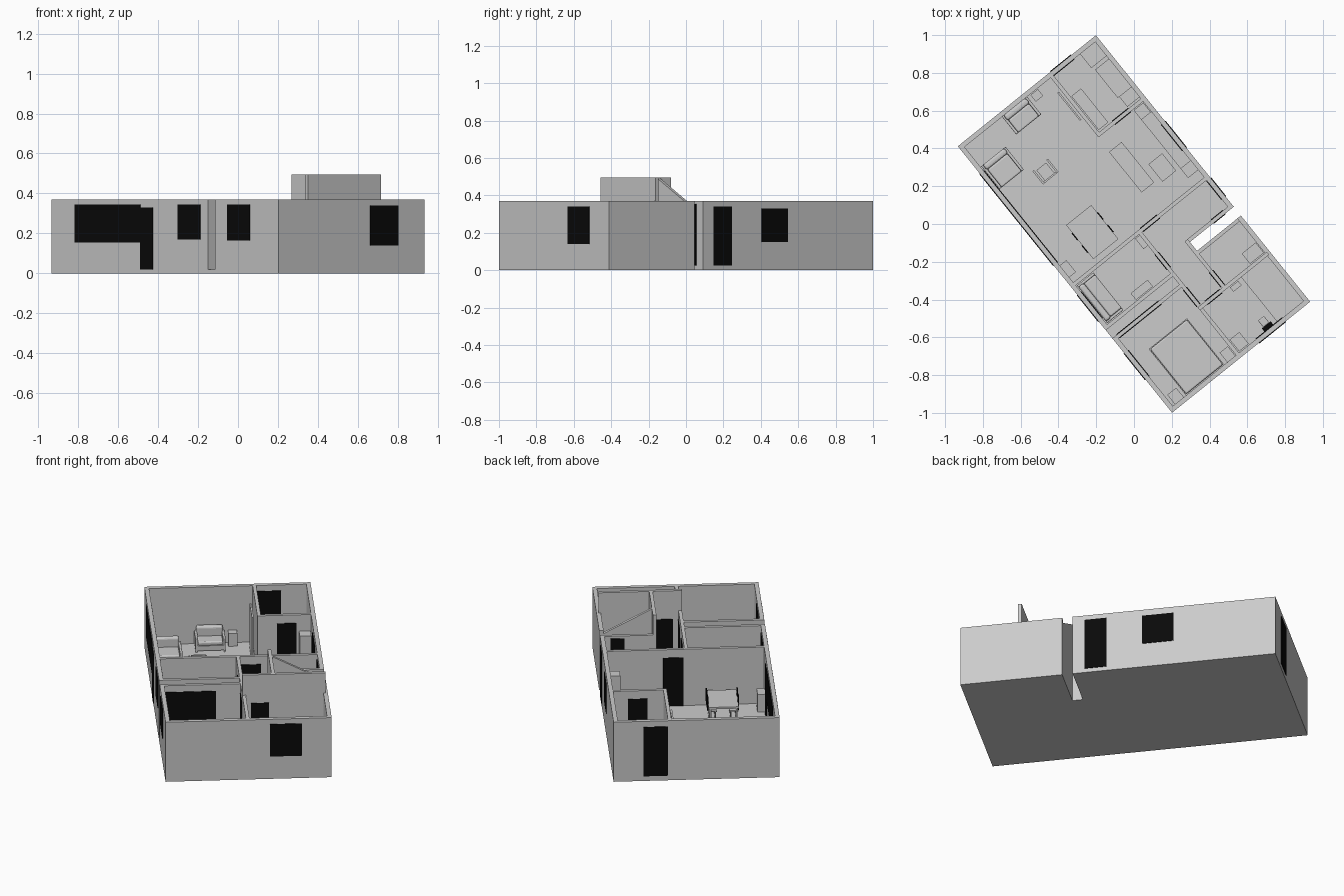
import bpy, bmesh, math
from mathutils import Matrix

if "Cube" in bpy.data.objects:
    bpy.data.objects.remove(bpy.data.objects["Cube"])

# Plan coordinates: u along the long side, v across; the whole plan is turned on the grid
L, W, H, TALL, T, F = 1.81, 0.938, 0.37, 0.495, 0.025, 0.02
PLAN = Matrix.Rotation(math.radians(-51.2), 4, 'Z') @ Matrix.Translation((-L / 2, -W / 2, 0))

black = bpy.data.materials.new("black")
black.diffuse_color = (0.003, 0.003, 0.003, 1)
black.use_nodes = True
black.node_tree.nodes["Principled BSDF"].inputs["Base Color"].default_value = black.diffuse_color


def finish(name, bm, mat=None, bevel=0):
    me = bpy.data.meshes.new(name)
    bmesh.ops.recalc_face_normals(bm, faces=bm.faces)
    bm.to_mesh(me)
    bm.free()
    ob = bpy.data.objects.new(name, me)
    bpy.context.collection.objects.link(ob)
    ob.matrix_world = PLAN
    if mat:
        me.materials.append(mat)
    if bevel:
        m = ob.modifiers.new("round", 'BEVEL')
        m.width, m.segments = bevel, 3
    return ob


def box(name, u0, u1, v0, v1, z0, z1, mat=None, bevel=0):
    bm = bmesh.new()
    mtx = Matrix.Translation(((u0 + u1) / 2, (v0 + v1) / 2, (z0 + z1) / 2)) @ \
        Matrix.Diagonal((u1 - u0, v1 - v0, z1 - z0, 1))
    bmesh.ops.create_cube(bm, size=1, matrix=mtx)
    return finish(name, bm, mat, bevel)


def prism(name, pts, vec):
    bm = bmesh.new()
    f = bm.faces.new([bm.verts.new(p) for p in pts])
    r = bmesh.ops.extrude_face_region(bm, geom=[f])
    bmesh.ops.translate(bm, vec=vec, verts=[g for g in r['geom'] if isinstance(g, bmesh.types.BMVert)])
    return finish(name, bm)


# Floor slab with the side notch
N0, N1, NV = 1.165, 1.225, 0.64
prism("floor", [(u, v, 0) for u, v in ((0, 0), (L, 0), (L, W), (N1, W), (N1, NV),
                                       (N0, NV), (N0, W), (0, W))], (0, 0, F))

# Outer walls, broken at the closet recess and at the notch
for i, (a, b, c, d) in enumerate((
        (0, 1.25, 0, T), (1.305, L, 0, T), (0, N0, W - T, W), (N1, L, W - T, W),
        (0, T, T, W - T), (L - T, L, T, W - T))):
    box(f"outer_wall_{i}", a, b, c, d, 0, H)

# Inner partitions
t = 0.02
for name, a, b, c, d, h in (
        ("bath_side_wall", T, .43, .61, .63, H), ("bath_end_wall", .41, .43, .63, W - T, H),
        ("cross_wall", .945, .965, T, W - T, H), ("hall_wall", .965, L - T, .455, .475, H),
        ("closet_back_wall", 1.23, 1.25, T, .455, H), ("closet_front_wall", 1.305, 1.325, T, .455, H),
        ("entry_wall", N0 - t, N0, .62, W - T, H),
        ("tall_hall_wall", N0 - t, 1.46, .62, NV, TALL), ("tall_cross_wall", 1.46, 1.48, .455, .925, TALL)):
    box(name, a, b, c, d, F / 2, h)

# Notch wall with a sloping top
prism("sloped_wall", [(N1, NV, 0), (N1, W - .005, 0), (N1, W - .005, .34), (N1, NV, TALL)], (t, 0, 0))

# Windows and doors: "u" panels lie in walls running along u, "v" panels across
E = 0.004


def panel(name, axis, a, b, at, thick, z0, z1):
    lo, hi = at - E, at + thick + E
    if axis == "u":
        box(name, a, b, lo, hi, z0, z1, black)
    else:
        box(name, lo, hi, a, b, z0, z1, black)


for p in (("living_window", "u", .185, .71, 0, T, .155, .345), ("patio_door", "u", .71, .81, 0, T, .02, .33),
          ("study_window", "u", 1.01, 1.19, 0, T, .17, .345), ("bedroom_window", "u", 1.405, 1.585, 0, T, .165, .345),
          ("kitchen_window", "u", .584, .764, W - T, T, .15, .33), ("front_door", "u", .969, 1.095, W - T, T, .025, .34),
          ("washroom_window", "v", .59, .77, L - T, T, .14, .34), ("end_door", "v", .63, .77, 0, T, .03, .335),
          ("bath_door", "v", .72, .83, .41, t, .02, .32), ("cross_door", "v", .48, .595, .945, t, .02, .32),
          ("study_door", "u", 1.10, 1.205, .455, t, .02, .32), ("bedroom_door", "u", 1.34, 1.455, .455, t, .02, .32),
          ("store_door", "u", 1.355, 1.455, .62, t, .02, .32), ("washroom_door", "v", .505, .605, 1.46, t, .02, .32),
          ("closet_door", "v", .03, .316, 1.305, t, .02, .33), ("notch_door", "v", .80, .88, N0 - t, t, .025, .355)):
    panel(*p)

# Sliding screen in the living room
box("sliding_screen", .11, .30, .588, .598, .02, .3)

# Plain furniture blocks
for name, a, b, c, d, h in (
        ("side_table", .03, .075, .47, .52, .10), ("low_cabinet", .83, .91, T, .07, .13),
        ("fridge", .435, .50, .845, .91, .27), ("kitchen_counter", .50, .83, .845, .913, .15),
        ("pantry", .83, .895, .845, .913, .27), ("cooker", .707, .825, .727, .82, .12),
        ("bath_cabinet", T, .12, .81, .913, .10), ("bath_tub", .14, .33, .82, .913, .09),
        ("bath_shelf", .33, .40, .83, .913, .14), ("vanity", .17, .40, .635, .70, .13),
        ("study_stand", 1.18, 1.225, .225, .34, .10), ("study_cabinet", .97, 1.04, .425, .455, .13),
        ("bedside_left", 1.72, 1.785, .04, .10, .09), ("bedside_right", 1.72, 1.785, .395, .45, .09),
        ("wash_basin", 1.70, 1.78, .48, .545, .13), ("wash_shelf", 1.485, 1.515, .655, .71, .13),
        ("shower_base", 1.48, L - T, .735, W - T, .03), ("store_box", 1.385, 1.455, .815, .91, .12)):
    box(name, a, b, c, d, F, h)

# Toilet
box("toilet_bowl", 1.715, 1.76, .66, .70, F, .08, bevel=.006)
box("toilet_tank", 1.76, 1.785, .65, .71, F, .13, black)

# Bed
box("bed_base", 1.47, 1.785, .115, .375, F, .06)
box("mattress", 1.475, 1.78, .12, .37, .06, .085, bevel=.008)


# Sofas: base, seat, rounded back and two arms
def sofa(name, u0, u1, v0, v1, back):
    box(name + "_base", u0, u1, v0, v1, .03, .06)
    if back == "u":
        box(name + "_back", u0, u0 + .035, v0 + .01, v1 - .01, .06, .14, bevel=.012)
        box(name + "_seat", u0 + .035, u1, v0 + .015, v1 - .015, .06, .085, bevel=.008)
        arms = ((u0, u1, v0, v0 + .015), (u0, u1, v1 - .015, v1))
    else:
        box(name + "_back", u0 + .01, u1 - .01, v0, v0 + .035, .06, .14, bevel=.012)
        box(name + "_seat", u0 + .015, u1 - .015, v0 + .035, v1, .06, .085, bevel=.008)
        arms = ((u0, u0 + .015, v0, v1), (u1 - .015, u1, v0, v1))
    for i, a in enumerate(arms):
        box(f"{name}_arm_{i}", *a, .03, .105, bevel=.005)
    for i, (u, v) in enumerate(((u0, v0), (u1 - .01, v0), (u0, v1 - .01), (u1 - .01, v1 - .01))):
        box(f"{name}_foot_{i}", u, u + .01, v, v + .01, F, .03)


sofa("sofa", .025, .145, .28, .45, "u")
sofa("armchair", .16, .315, .03, .195, "u")
sofa("study_sofa", .97, 1.225, .03, .14, "v")


# Tables and chairs on four legs
def legged(name, u0, u1, v0, v1, h, thick=.012, leg=.01):
    box(name + "_top", u0, u1, v0, v1, h - thick, h)
    i = .006
    for k, (u, v) in enumerate(((u0 + i, v0 + i), (u1 - leg - i, v0 + i),
                                (u0 + i, v1 - leg - i), (u1 - leg - i, v1 - leg - i))):
        box(f"{name}_leg_{k}", u, u + leg, v, v + leg, F, h - thick)


legged("dining_table", .685, .915, .185, .355, .125)
legged("kitchen_island", .525, .80, .605, .69, .15)
for k, u in enumerate((.735, .82)):
    for side, v, vb in (("near", .185, .18), ("far", .305, .353)):
        legged(f"chair_{side}_{k}", u, u + .05, v, v + .05, .08, .008, .006)
        box(f"chair_back_{side}_{k}", u, u + .05, vb, vb + .007, .08, .16, black)

# Occasional chair with side rails
legged("wood_chair", .36, .43, .245, .31, .075)
for k, v in enumerate((.225, .32)):
    box(f"wood_chair_rail_{k}", .35, .44, v, v + .01, .09, .10)
    for j, u in enumerate((.35, .43)):
        box(f"wood_chair_post_{k}_{j}", u, u + .01, v, v + .01, F, .09)
box("wood_chair_back", .43, .44, .235, .32, .075, .14)
